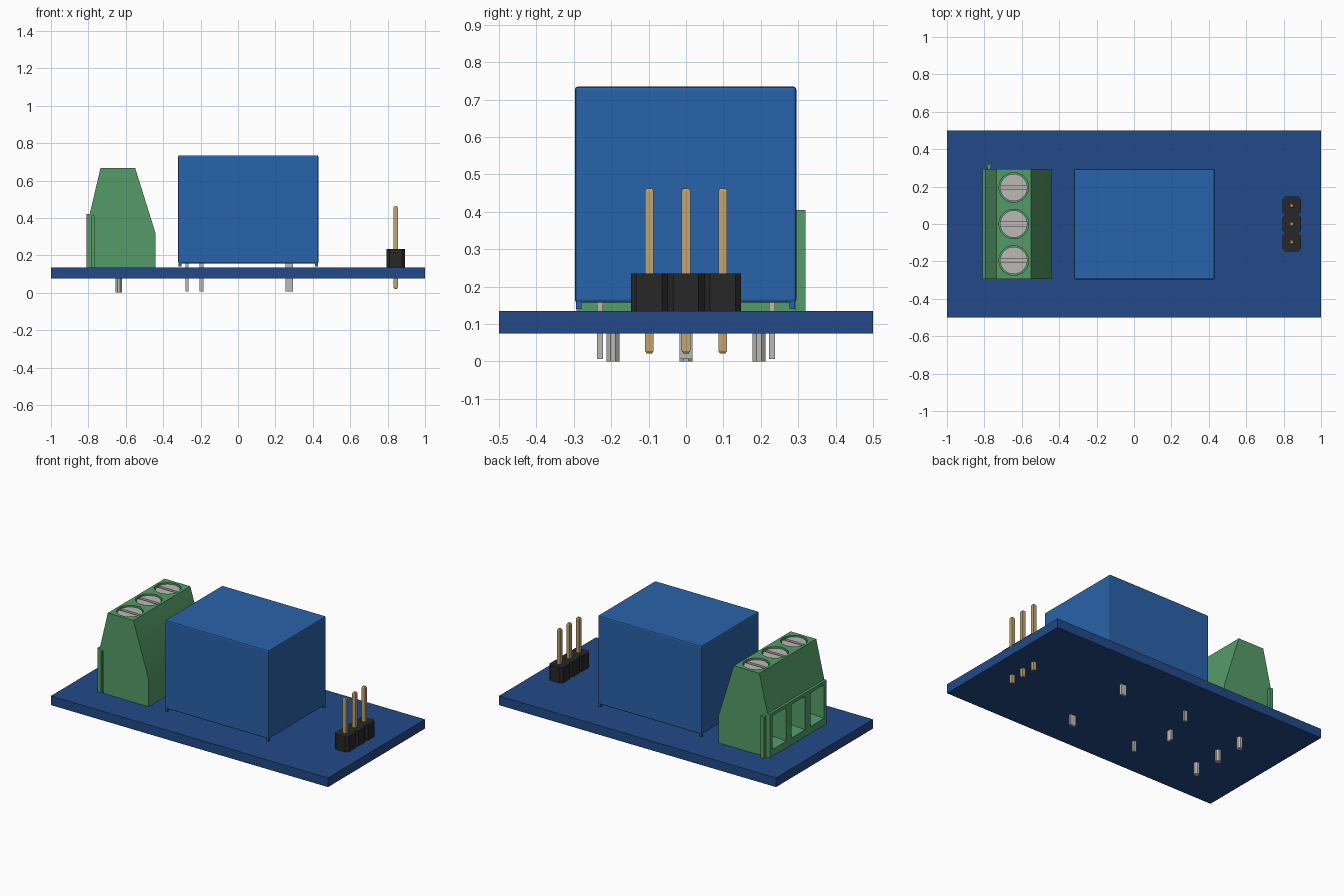
import bpy, bmesh, math
from mathutils import Vector

if "Cube" in bpy.data.objects:
    bpy.data.objects.remove(bpy.data.objects["Cube"])


def material(name, rgb):
    m = bpy.data.materials.new(name)
    m.diffuse_color = (*rgb, 1)
    m.use_nodes = True
    m.node_tree.nodes["Principled BSDF"].inputs["Base Color"].default_value = m.diffuse_color
    return m


BOARD = material("board_blue", (0.016, 0.068, 0.25))
CASE = material("case_blue", (0.022, 0.125, 0.40))
GREEN = material("terminal_green", (0.09, 0.33, 0.14))
BLACK = material("black_plastic", (0.02, 0.02, 0.02))
GOLD = material("gold", (0.55, 0.38, 0.17))
METAL = material("tin", (0.50, 0.49, 0.46))


def loft(name, rings, mat):
    """Closed solid through rings of matching 3D points."""
    bm = bmesh.new()
    loops = [[bm.verts.new(p) for p in r] for r in rings]
    n = len(loops[0])
    for a, b in zip(loops, loops[1:]):
        for i in range(n):
            j = (i + 1) % n
            bm.faces.new((a[i], a[j], b[j], b[i]))
    bm.faces.new(loops[0][::-1])
    bm.faces.new(loops[-1])
    bmesh.ops.recalc_face_normals(bm, faces=bm.faces)
    me = bpy.data.meshes.new(name)
    bm.to_mesh(me)
    bm.free()
    ob = bpy.data.objects.new(name, me)
    bpy.context.collection.objects.link(ob)
    if mat:
        me.materials.append(mat)
    return ob


def box(name, x0, x1, y0, y1, z0, z1, mat=None):
    pts = [(x0, y0), (x1, y0), (x1, y1), (x0, y1)]
    return loft(name, [[(x, y, z) for x, y in pts] for z in (z0, z1)], mat)


def disc(name, x, y, r, z0, z1, n, mat=None):
    a = [math.tau * (i + 0.5) / n for i in range(n)]
    return loft(name, [[(x + r * math.cos(t), y + r * math.sin(t), z) for t in a]
                       for z in (z0, z1)], mat)


def cut(ob, cutters):
    """Subtract each cutter, bake the result and remove the cutters."""
    for c in cutters:
        m = ob.modifiers.new("cut", 'BOOLEAN')
        m.operation, m.solver, m.object = 'DIFFERENCE', 'EXACT', c
    dg = bpy.context.evaluated_depsgraph_get()
    me = bpy.data.meshes.new_from_object(ob.evaluated_get(dg))
    ob.modifiers.clear()
    ob.data = me
    for c in cutters:
        bpy.data.objects.remove(c)


def smooth(ob):
    bpy.ops.object.select_all(action='DESELECT')
    ob.select_set(True)
    bpy.context.view_layer.objects.active = ob
    bpy.ops.object.shade_smooth_by_angle(angle=math.radians(30))


# circuit board
box("circuit_board", -1, 1, -0.5, 0.5, 0.075, 0.135, BOARD)

# relay case with softened edges and corner feet
case = box("relay_case", -0.32, 0.43, -0.297, 0.295, 0.157, 0.735, CASE)
bev = case.modifiers.new("bevel", 'BEVEL')
bev.width, bev.segments = 0.008, 2
for x in (-0.317, 0.412):
    for y in (-0.294, 0.277):
        box("relay_foot", x, x + 0.015, y, y + 0.015, 0.14, 0.17, CASE)

# relay pins: x, y, half widths
for x, y, hx, hy in ((-0.272, 0, 0.008, 0.018),
                     (-0.195, 0.23, 0.01, 0.008), (-0.195, -0.23, 0.01, 0.008),
                     (0.275, 0.23, 0.02, 0.008), (0.275, -0.23, 0.02, 0.008)):
    box("relay_pin", x - hx, x + hx, y - hy, y + hy, 0.006, 0.165, METAL)

# terminal block body from its side profile
PITCH = 0.195
profile = [(-0.81, 0.135), (-0.44, 0.135), (-0.44, 0.315), (-0.55, 0.668),
           (-0.735, 0.668), (-0.793, 0.42), (-0.81, 0.42)]
block = loft("terminal_block", [[(x, y, z) for x, z in profile] for y in (-0.293, 0.293)], GREEN)


def dovetail(name, y0, y1, z0, z1, mat=None):
    pts = [(-0.781, y0), (-0.769, y0), (-0.762, y1), (-0.788, y1)]
    return loft(name, [[(x, y, z) for x, y in pts] for z in (z0, z1)], mat)


# screw wells, wire entries and the locking groove
cutters = [dovetail("groove_cutter", -0.30, -0.273, 0.10, 0.41)]
for i in (-1, 0, 1):
    y = i * PITCH
    cutters.append(disc("well_cutter", -0.643, y, 0.079, 0.635, 0.75, 32))
    mouth = [(-0.83, 0.072, 0.175, 0.402), (-0.79, 0.066, 0.185, 0.395), (-0.67, 0.055, 0.20, 0.35)]
    cutters.append(loft("entry_cutter", [[(x, y - w, a), (x, y + w, a), (x, y + w, b), (x, y - w, b)]
                                         for x, w, a, b in mouth], None))
cut(block, cutters)
smooth(block)
dovetail("locking_rib", 0.285, 0.32, 0.135, 0.405, GREEN)

# slotted screws and solder pins, one per terminal
for i in (-1, 0, 1):
    y = i * PITCH
    screw = disc("terminal_screw", -0.643, y, 0.073, 0.63, 0.66, 32, METAL)
    cut(screw, [box("slot_cutter", -0.8, -0.5, y - 0.01, y + 0.01, 0.645, 0.7)])
    smooth(screw)
    disc("terminal_pin", -0.638, y, 0.0185, 0, 0.15, 8, METAL)

# pin header: chamfered black cells with tapered gold pins
for i in (-1, 0, 1):
    y, x = i * 0.098, 0.843
    h, c = 0.049, 0.034
    cell = [(h, c), (c, h), (-c, h), (-h, c), (-h, -c), (-c, -h), (c, -h), (h, -c)]
    loft("header_cell", [[(x + a, y + b, z) for a, b in cell] for z in (0.135, 0.235)], BLACK)
    loft("header_pin", [[(x + s * w, y + t * w, z) for s, t in ((-1, -1), (1, -1), (1, 1), (-1, 1))]
                        for z, w in ((0.021, 0.007), (0.028, 0.0115), (0.456, 0.0115), (0.463, 0.007))], GOLD)
